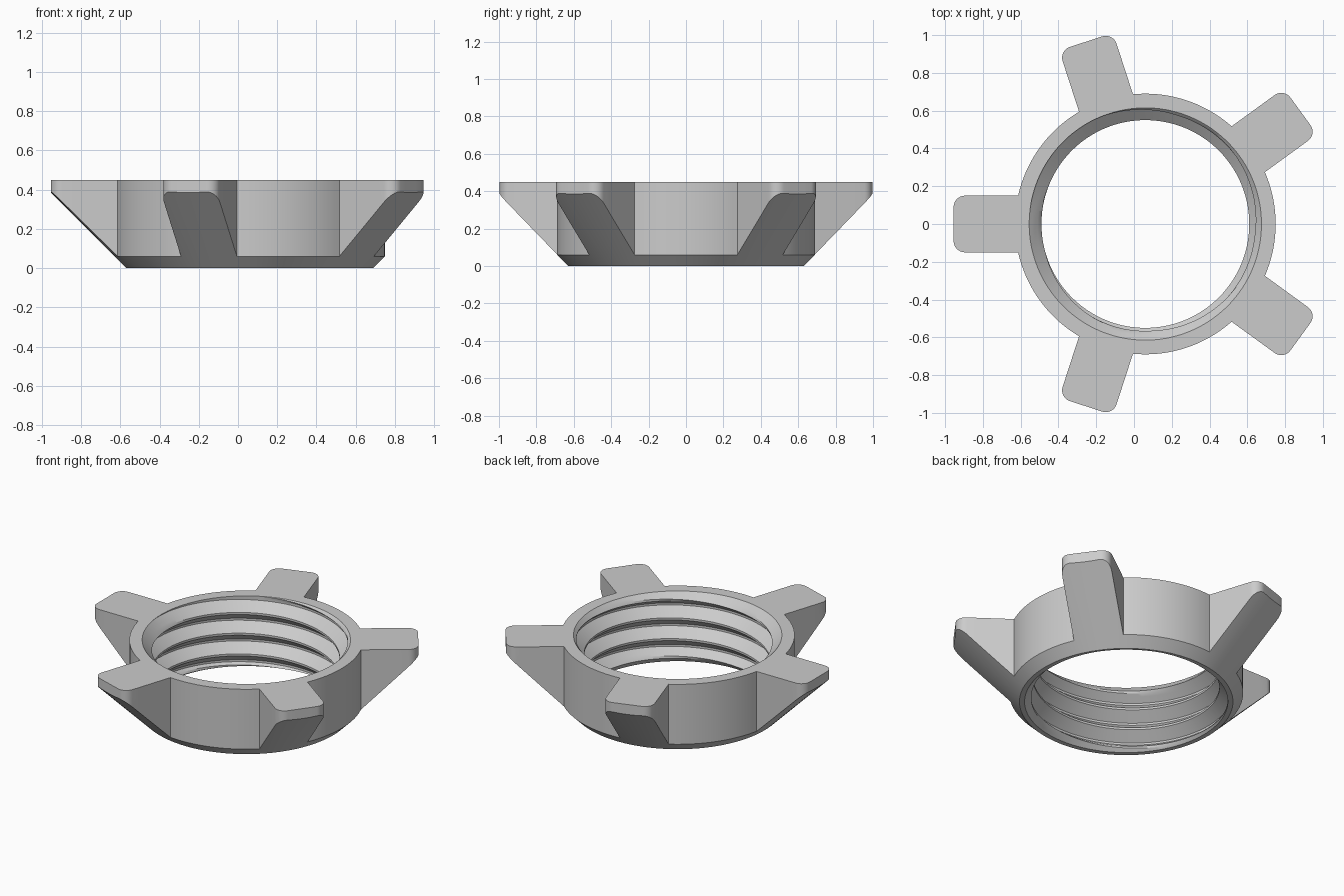
import bpy, bmesh, math
from math import cos, sin, pi, tau

cube = bpy.data.objects.get("Cube")
if cube:
    bpy.data.objects.remove(cube, do_unlink=True)

CENTRE_X = 0.06
HEIGHT = 0.45
RING_R, BASE_R = 0.69, 0.63          # outer wall and bottom rim
CREST_R, ROOT_R = 0.55, 0.615        # internal thread
PITCH, THREAD_START, STEPS, ROWS = 0.135, -0.026, 10, 62
LUGS, HALF_W, LUG_R, ROUND = 5, 0.15, 1.015, 0.06
FIRST_LUG = pi                       # one lug points to -x


def lerp(a, b, t):
    return a + (b - a) * t


def sector_outline():
    """Polar outline (angle, radius) of one lug and the wall that follows it."""
    root_x = math.sqrt(RING_R ** 2 - HALF_W ** 2)
    half = []
    for i in range(5):                                   # straight lug side
        half.append((lerp(root_x, LUG_R - ROUND, i / 5), HALF_W))
    for i in range(9):                                   # rounded corner
        a = pi / 2 * (1 - i / 8)
        half.append((LUG_R - ROUND + ROUND * cos(a), HALF_W - ROUND + ROUND * sin(a)))
    half.append((LUG_R, (HALF_W - ROUND) / 2))
    lug = [(x, -y) for x, y in half] + [(LUG_R, 0)] + half[::-1]
    polar = [(math.atan2(y, x), math.hypot(x, y)) for x, y in lug]
    start = polar[-1][0]
    end = tau / LUGS - start
    polar += [(lerp(start, end, i / 18), RING_R) for i in range(1, 18)]
    return polar


def bore_radius(z, phase):
    """Thread with narrow crest and root, and a chamfered entry at both ends."""
    f = phase % 1.0
    if f < 0.1:
        depth = 0
    elif f < 0.5:
        depth = (f - 0.1) / 0.4
    elif f <= 0.6:
        depth = 1
    else:
        depth = (1 - f) / 0.4
    thread = lerp(ROOT_R, CREST_R, depth)
    return max(thread, ROOT_R - (HEIGHT - z), 0.6 - z)


def column(angle, outer):
    """Radial section: bore from bottom to top, then lug or wall, then base."""
    pts = []
    for j in range(ROWS):
        z = (j / STEPS - 2 + angle / tau) * PITCH + THREAD_START
        z = min(max(z, 0), HEIGHT)
        phase = (z - THREAD_START) / PITCH - angle / tau
        pts.append((bore_radius(z, phase + 1e-6), z))
    pts += [(outer, HEIGHT), (outer, outer - BASE_R), (BASE_R, 0)]
    return [(CENTRE_X + r * cos(angle), r * sin(angle), z) for r, z in pts]


# Threaded ring with five tapered lugs
bm = bmesh.new()
sector = sector_outline()
columns = []
for k in range(LUGS):
    turn = FIRST_LUG + k * tau / LUGS
    for angle, radius in sector:
        columns.append([bm.verts.new(p) for p in column(angle + turn, radius)])

count = len(columns[0])
for i, col in enumerate(columns):
    nxt = columns[(i + 1) % len(columns)]
    if i == len(columns) - 1:        # the helix climbs one turn at the seam
        nxt = [nxt[min(j + STEPS, ROWS - 1)] for j in range(ROWS)] + nxt[ROWS:]
    for j in range(count):
        n = (j + 1) % count
        quad = list(dict.fromkeys((col[j], nxt[j], nxt[n], col[n])))
        if len(quad) > 2 and not bm.faces.get(quad):
            bm.faces.new(quad)
bmesh.ops.remove_doubles(bm, verts=bm.verts, dist=1e-5)
loose = [v for v in bm.verts if not v.link_faces]
bmesh.ops.delete(bm, geom=loose, context='VERTS')
bmesh.ops.recalc_face_normals(bm, faces=bm.faces)

mesh = bpy.data.meshes.new("threaded_lug_ring")
bm.to_mesh(mesh)
bm.free()
ring = bpy.data.objects.new("threaded_lug_ring", mesh)
bpy.context.collection.objects.link(ring)

# Plain grey material
grey = bpy.data.materials.new("grey")
grey.use_nodes = True
colour = (0.6, 0.6, 0.6, 1)
grey.diffuse_color = colour
grey.node_tree.nodes["Principled BSDF"].inputs["Base Color"].default_value = colour
mesh.materials.append(grey)

bpy.ops.object.select_all(action='DESELECT')
ring.select_set(True)
bpy.context.view_layer.objects.active = ring
bpy.ops.object.shade_smooth_by_angle(angle=math.radians(25))
